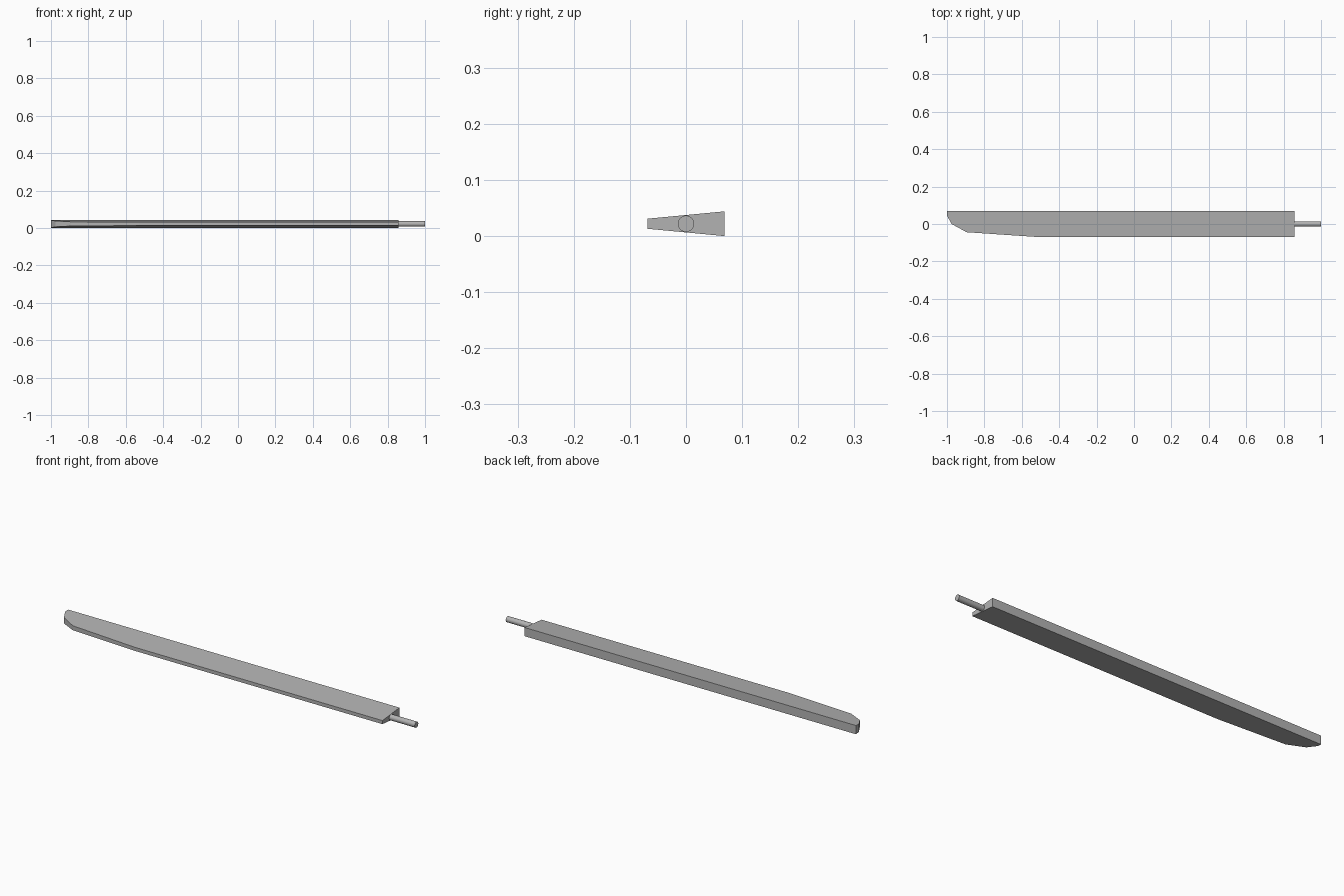
import bpy, bmesh, math

if "Cube" in bpy.data.objects:
    bpy.data.objects.remove(bpy.data.objects["Cube"])

grey = bpy.data.materials.new("mid grey")
grey.diffuse_color = (0.45, 0.45, 0.45, 1)
grey.use_nodes = True
grey.node_tree.nodes["Principled BSDF"].inputs["Base Color"].default_value = grey.diffuse_color

MID = 0.022      # height of the centre plane
BACK = 0.0685    # y of the thick edge


def half_thickness(y):
    # wedge section: thin at the front edge, thick at the back edge
    t = (y + BACK) / (2 * BACK)
    return 0.009 + t * (0.022 - 0.009)


def finish(bm, name):
    bmesh.ops.recalc_face_normals(bm, faces=bm.faces[:])
    mesh = bpy.data.meshes.new(name)
    bm.to_mesh(mesh)
    bm.free()
    mesh.materials.append(grey)
    obj = bpy.data.objects.new(name, mesh)
    bpy.context.collection.objects.link(obj)
    return obj


# Blade: plan outline with a clipped tip, extruded to the wedge thickness
outline = [(-1, BACK), (-1, 0.045), (-0.975, 0.0), (-0.895, -0.044),
           (-0.53, -BACK), (0.857, -BACK), (0.857, BACK)]
bm = bmesh.new()
top = [bm.verts.new((x, y, MID + half_thickness(y))) for x, y in outline]
bottom = [bm.verts.new((x, y, MID - half_thickness(y))) for x, y in outline]
bm.faces.new(top)
bm.faces.new(bottom[::-1])
for i in range(len(outline)):
    j = (i + 1) % len(outline)
    bm.faces.new((top[i], bottom[i], bottom[j], top[j]))
finish(bm, "blade")

# Round pivot pin on the root end
bpy.ops.mesh.primitive_cylinder_add(vertices=32, radius=0.0145, depth=0.145,
                                    location=(0.9275, 0, MID),
                                    rotation=(0, math.pi / 2, 0))
pin = bpy.context.object
pin.name = "pivot_pin"
pin.data.materials.append(grey)
bpy.ops.object.shade_smooth_by_angle(angle=math.radians(30))
